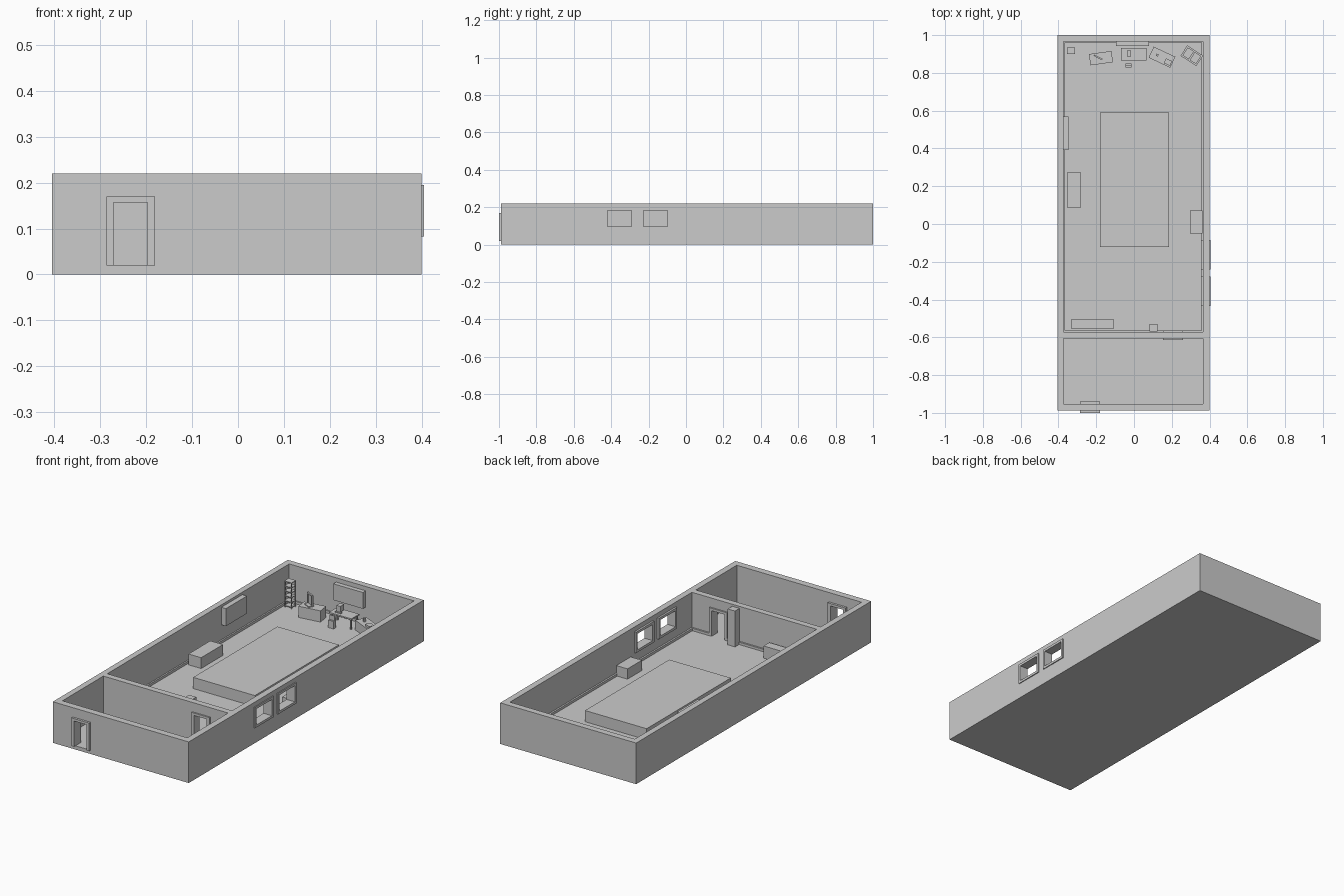
import bpy
from mathutils import Matrix, Vector
from math import radians

F = 0.02  # floor level


def box(name, x0, x1, y0, y1, z0, z1, pivot=None, rot=0):
    """Box from its limits; with a pivot the limits are local to it."""
    bpy.ops.mesh.primitive_cube_add(size=1)
    o = bpy.context.object
    o.name = name
    m = Matrix.Translation(((x0 + x1) / 2, (y0 + y1) / 2, (z0 + z1) / 2)) @ \
        Matrix.Diagonal((x1 - x0, y1 - y0, z1 - z0, 1))
    if pivot:
        m = Matrix.Translation((pivot[0], pivot[1], 0)) @ Matrix.Rotation(radians(rot), 4, 'Z') @ m
    o.data.transform(m)
    return o


def cut(target, *limits):
    c = box("cutter", *limits)
    c.hide_render = True
    mod = target.modifiers.new("cut", 'BOOLEAN')
    mod.operation, mod.solver, mod.object = 'DIFFERENCE', 'EXACT', c
    bpy.context.view_layer.objects.active = target
    bpy.ops.object.modifier_apply(modifier=mod.name)
    bpy.data.objects.remove(c)


# shell with two rooms
shell = box("building_shell", -0.405, 0.4, -0.988, 1.0, 0, 0.22)
cut(shell, -0.373, 0.366, -0.573, 0.966, F, 0.3)
cut(shell, -0.373, 0.366, -0.952, -0.606, F, 0.3)

# doors: opening plus frame through the wall
for name, x0, x1, y0, y1 in (("front_door", -0.286, -0.181, -1.0, -0.94),
                             ("inner_door", 0.154, 0.26, -0.614, -0.565)):
    cut(shell, x0 + 0.008, x1 - 0.008, y0 - 0.02, y1 + 0.02, F, 0.163)
    box(name + "_jamb_left", x0, x0 + 0.015, y0, y1, F, 0.17)
    box(name + "_jamb_right", x1 - 0.016, x1, y0, y1, F, 0.17)
    box(name + "_head", x0 + 0.015, x1 - 0.016, y0, y1, 0.157, 0.17)

# windows
for i, y0 in enumerate((-0.434, -0.24)):
    y1, z0, z1, t = y0 + 0.155, 0.083, 0.195, 0.013
    cut(shell, 0.33, 0.45, y0 + 0.007, y1 - 0.007, z0 + 0.007, z1 - 0.007)
    n = f"window_{i}_"
    box(n + "side_a", 0.356, 0.405, y0, y0 + t, z0, z1)
    box(n + "side_b", 0.356, 0.405, y1 - t, y1, z0, z1)
    box(n + "sill", 0.356, 0.405, y0 + t, y1 - t, z0, z0 + t)
    box(n + "head", 0.356, 0.405, y0 + t, y1 - t, z1 - t, z1)

# skirting boards
S = F + 0.013
box("skirting_left", -0.373, -0.365, -0.573, 0.966, F, S)
box("skirting_right", 0.357, 0.366, -0.573, 0.966, F, S)
box("skirting_back", -0.365, 0.357, 0.96, 0.966, F, S)
box("skirting_front_left", -0.365, 0.154, -0.573, -0.564, F, S)
box("skirting_front_right", 0.26, 0.357, -0.573, -0.564, F, S)

# main platform and free-standing cabinets
box("platform", -0.18, 0.185, -0.122, 0.59, F, 0.08)
box("left_cabinet", -0.355, -0.28, 0.088, 0.273, F, 0.078)
box("right_cabinet", 0.296, 0.362, -0.05, 0.072, F, 0.075)
box("tall_column", 0.081, 0.124, -0.568, -0.53, F, 0.212)
box("front_cabinet_a", -0.333, -0.278, -0.553, -0.505, F, 0.085)
box("front_cabinet_b", -0.278, -0.222, -0.553, -0.505, F, 0.085)
box("front_cabinet_c", -0.222, -0.106, -0.553, -0.505, F, 0.085)

# wall boards
box("left_wall_board", -0.373, -0.346, 0.392, 0.57, 0.113, 0.207)
box("back_wall_board", -0.095, 0.08, 0.942, 0.966, 0.11, 0.197)

# corner shelf rack
for i in range(6):
    z = 0.03 + i * 0.026
    box(f"rack_shelf_{i}", -0.355, -0.312, 0.899, 0.935, z - 0.004, z)
for x in (-0.355, -0.317):
    for y in (0.899, 0.93):
        box("rack_post", x, x + 0.005, y, y + 0.005, F, 0.16)

# solid desk with tilted screen
D1 = ((-0.175, 0.878), 8)
box("desk_one", -0.06, 0.06, -0.03, 0.03, F, 0.08, *D1)
D1b = ((-0.19, 0.882), -28)
box("screen_side_left", -0.025, -0.018, -0.004, 0.004, 0.085, 0.142, *D1b)
box("screen_side_right", 0.018, 0.025, -0.004, 0.004, 0.085, 0.142, *D1b)
box("screen_top", -0.018, 0.018, -0.004, 0.004, 0.135, 0.142, *D1b)
box("screen_panel", -0.018, 0.018, -0.001, 0.003, 0.085, 0.135, *D1b)
box("screen_foot", -0.022, 0.022, -0.02, 0.01, 0.08, 0.085, *D1b)

# table with legs, small monitor and stool
box("table_top", -0.068, 0.065, 0.866, 0.933, 0.074, 0.081)
for x in (-0.064, 0.053):
    for y in (0.87, 0.921):
        box("table_leg", x, x + 0.008, y, y + 0.008, F, 0.074)
box("monitor_base", -0.043, -0.01, 0.883, 0.895, 0.081, 0.087)
box("monitor_body", -0.038, -0.015, 0.887, 0.918, 0.087, 0.118)
box("stool_seat", -0.046, -0.014, 0.828, 0.85, F, 0.06)
box("stool_back", -0.046, -0.014, 0.838, 0.843, 0.06, 0.085)

# angled desk
D3 = ((0.148, 0.883), -25)
box("desk_three", -0.063, 0.063, -0.032, 0.032, F, 0.072, *D3)
box("desk_item_large", 0.022, 0.058, -0.024, 0.004, 0.072, 0.084, *D3)
box("desk_item_small", -0.034, -0.022, -0.006, 0.006, 0.072, 0.09, *D3)

# corner desk with rim and divider
D4 = ((0.306, 0.891), -33)
box("corner_unit", -0.05, 0.05, -0.033, 0.033, F, 0.07, *D4)
box("corner_tray_left", -0.042, -0.003, -0.025, 0.025, 0.07, 0.078, *D4)
box("corner_tray_right", 0.003, 0.042, -0.025, 0.025, 0.07, 0.078, *D4)
